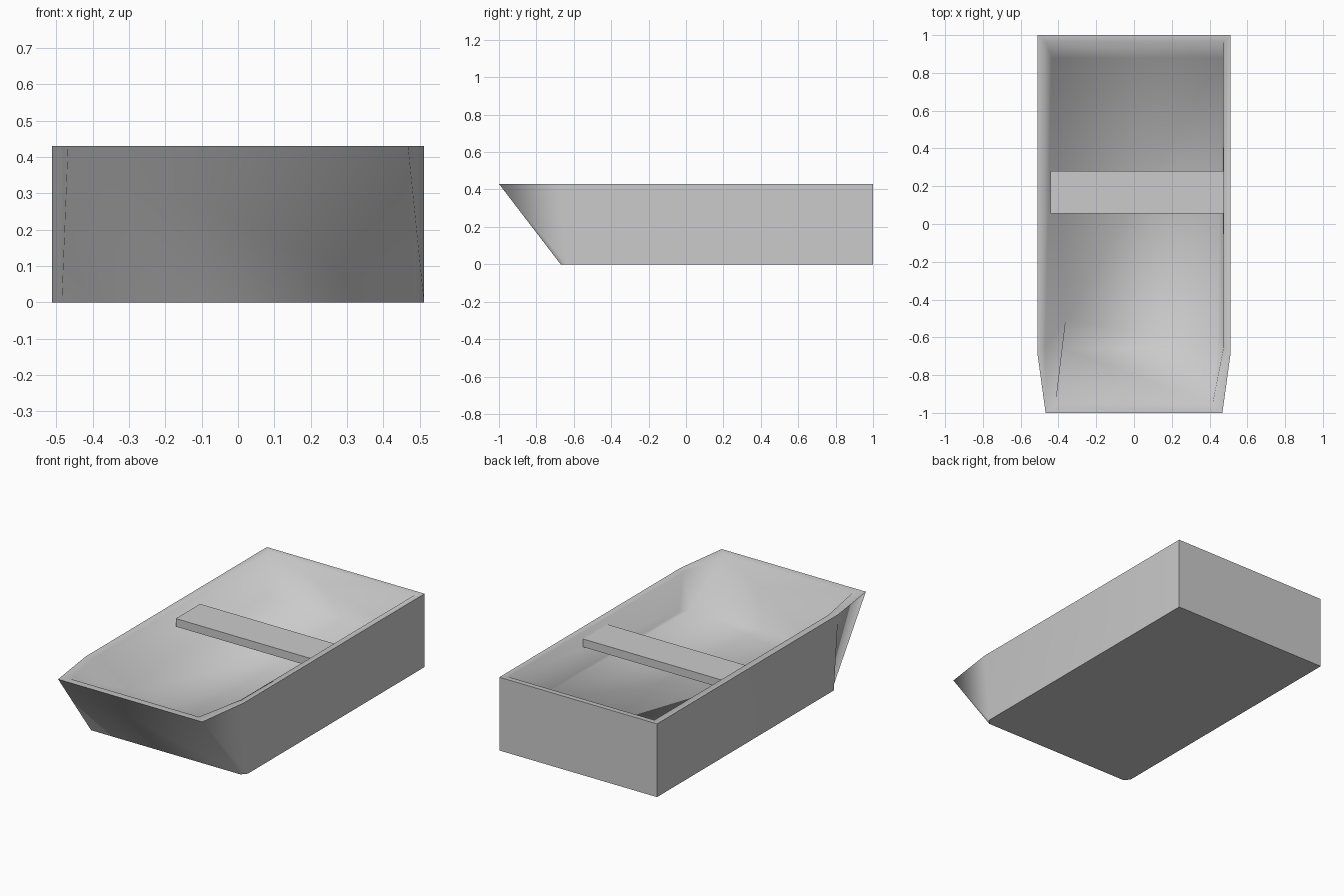
import bpy, bmesh

if "Cube" in bpy.data.objects:
    bpy.data.objects.remove(bpy.data.objects["Cube"])


def finish(name, bm):
    bmesh.ops.recalc_face_normals(bm, faces=bm.faces)
    mesh = bpy.data.meshes.new(name)
    bm.to_mesh(mesh)
    bm.free()
    obj = bpy.data.objects.new(name, mesh)
    bpy.context.collection.objects.link(obj)
    return obj


# Hull: four matching outlines (bottom, gunwale, inner rim, inner floor)
outlines = [
    (0.00, [(-.512, 1), (.512, 1), (.512, -.64), (.485, -.67), (-.485, -.67), (-.512, -.64)]),
    (0.43, [(-.512, 1), (.512, 1), (.512, -.68), (.468, -1), (-.468, -1), (-.512, -.68)]),
    (0.428, [(-.47, .965), (.475, .965), (.475, -.65), (.415, -.955), (-.415, -.955), (-.47, -.65)]),
    (0.21, [(-.435, .88), (.47, .88), (.468, -.60), (.44, -.66), (-.38, -.66), (-.36, -.5)]),
]
bm = bmesh.new()
loops = [[bm.verts.new((x, y, z)) for x, y in pts] for z, pts in outlines]
bm.faces.new(loops[0])
bm.faces.new(loops[-1])
for low, high in zip(loops, loops[1:]):
    for i in range(6):
        j = (i + 1) % 6
        bm.faces.new((low[i], low[j], high[j], high[i]))

# Smooth shading, crisp only along the outer outlines and the stern corners
for f in bm.faces:
    f.smooth = True
for loop in loops[:2]:
    for i in range(6):
        bm.edges.get((loop[i], loop[(i + 1) % 6])).smooth = False
for i in range(2):
    bm.edges.get((loops[0][i], loops[1][i])).smooth = False
finish("hull", bm)

# Seat plank across the boat
bm = bmesh.new()
bmesh.ops.create_cube(bm, size=1)
for v in bm.verts:
    v.co.x = 0.475 if v.co.x > 0 else -0.442
    v.co.y = 0.28 if v.co.y > 0 else 0.055
    v.co.z = 0.39 if v.co.z > 0 else 0.343
finish("seat", bm)
